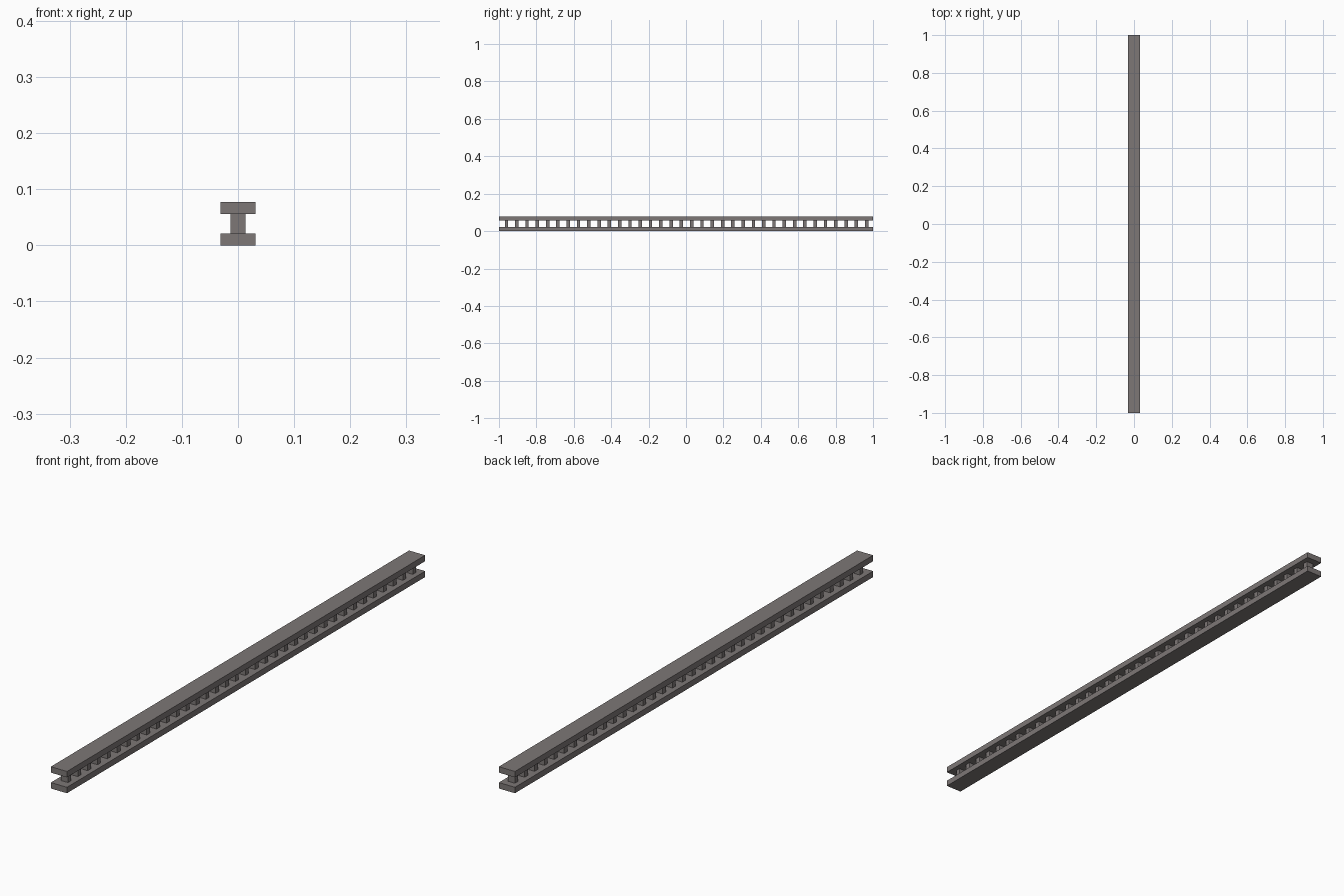
import bpy, bmesh
from mathutils import Matrix, Vector

if "Cube" in bpy.data.objects:
    bpy.data.objects.remove(bpy.data.objects["Cube"])

# Dark warm grey for every part
mat = bpy.data.materials.new("dark_grey")
mat.diffuse_color = (0.205, 0.185, 0.182, 1)
mat.use_nodes = True
mat.node_tree.nodes["Principled BSDF"].inputs["Base Color"].default_value = mat.diffuse_color


def boxes(name, items):
    # one object made of (centre, size) boxes
    bm = bmesh.new()
    for c, s in items:
        m = Matrix.Translation(Vector(c)) @ Matrix.Diagonal((*s, 1))
        bmesh.ops.create_cube(bm, size=1, matrix=m)
    me = bpy.data.meshes.new(name)
    bm.to_mesh(me)
    bm.free()
    me.materials.append(mat)
    ob = bpy.data.objects.new(name, me)
    bpy.context.collection.objects.link(ob)
    return ob


W, T, H = 0.063, 0.021, 0.077

# Long flat rails
boxes("bottom_rail", [((0, 0, T / 2), (W, 2, T))])
boxes("top_rail", [((0, 0, H - T / 2), (W, 2, T))])

# Row of short square posts between the rails
N, FIRST, LAST = 36, -0.96, 0.966
step = (LAST - FIRST) / (N - 1)
boxes("posts", [((0, FIRST + i * step, H / 2), (0.027, 0.018, H - 2 * T))
                for i in range(N)])
